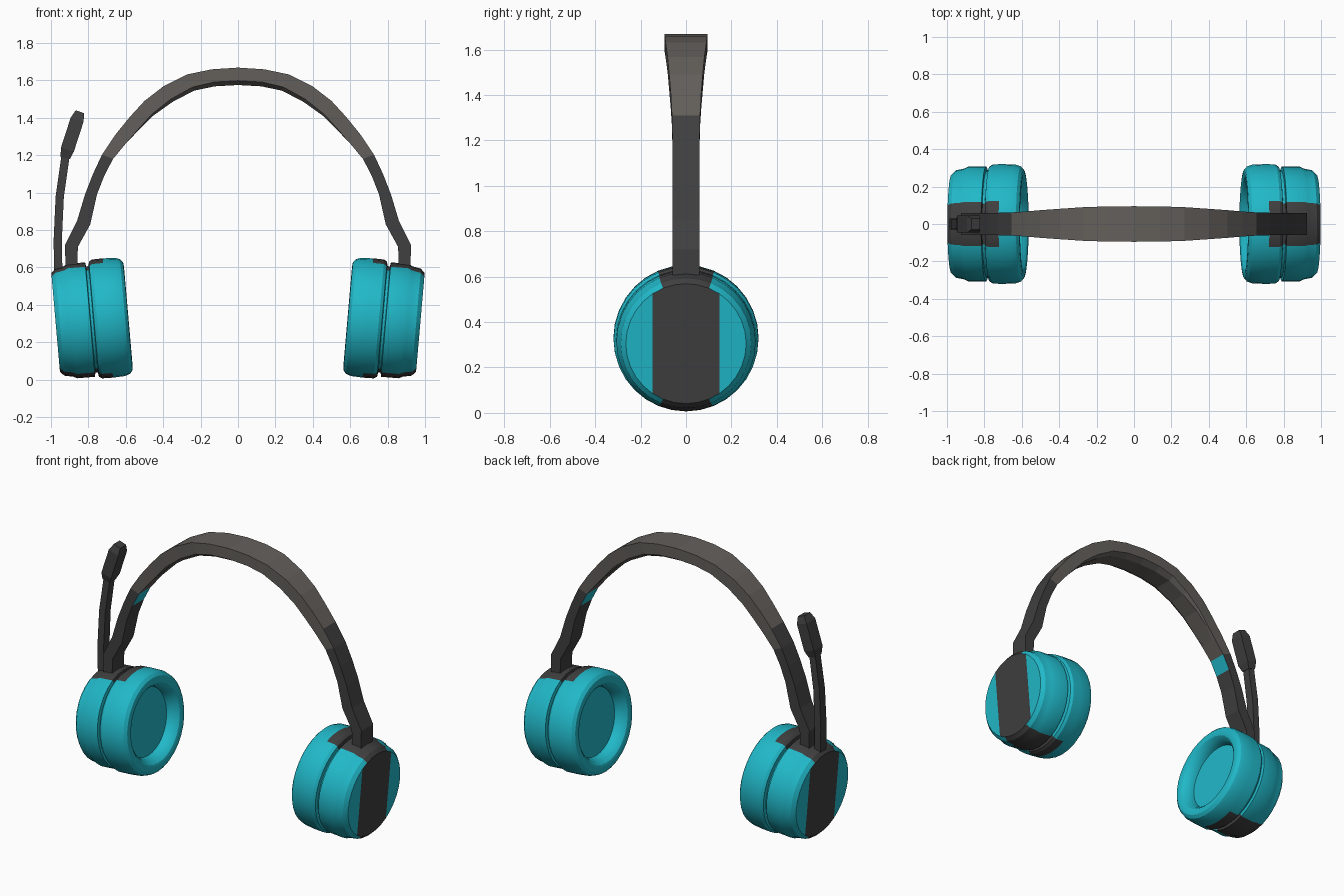
import bpy, bmesh
from math import sin, cos, pi, radians
from mathutils import Vector

if "Cube" in bpy.data.objects:
    bpy.data.objects.remove(bpy.data.objects["Cube"])


def material(name, rgb):
    m = bpy.data.materials.new(name)
    m.diffuse_color = (*rgb, 1)
    m.use_nodes = True
    m.node_tree.nodes["Principled BSDF"].inputs["Base Color"].default_value = m.diffuse_color
    return m


teal = material("teal", (0.015, 0.48, 0.58))
dark = material("dark_plastic", (0.05, 0.05, 0.05))
grey = material("band_grey", (0.125, 0.115, 0.105))
MATS = [teal, dark, grey]
TEAL, DARK, GREY = 0, 1, 2


def finish(bm, name, mirror=True, smooth=False):
    bmesh.ops.recalc_face_normals(bm, faces=bm.faces[:])
    me = bpy.data.meshes.new(name)
    bm.to_mesh(me)
    bm.free()
    for m in MATS:
        me.materials.append(m)
    ob = bpy.data.objects.new(name, me)
    bpy.context.collection.objects.link(ob)
    if smooth:
        bpy.ops.object.select_all(action='DESELECT')
        ob.select_set(True)
        bpy.context.view_layer.objects.active = ob
        bpy.ops.object.shade_smooth_by_angle(angle=radians(27))
    if mirror:
        ob.modifiers.new("Mirror", 'MIRROR').use_clip = True
    return ob


# Ear cups: a tilted lathe profile of (depth from outer face, radius)
PROFILE = [(0, .265), (.022, .287), (.068, .296), (.09, .307), (.185, .307),
           (.188, .285), (.202, .285), (.205, .308), (.222, .319), (.28, .32),
           (.345, .317), (.372, .308), (.387, .29), (.39, .27), (.384, .248),
           (.365, .228), (.335, .216), (.315, .213)]
SEG = 32
tilt = radians(5)


def cup_point(t, r, k):
    a = 2 * pi * k / SEG
    y, u = r * sin(a), r * cos(a)
    return Vector((.975 - t * cos(tilt) + u * sin(tilt), y,
                   .305 + t * sin(tilt) + u * cos(tilt)))


bm = bmesh.new()
rings = [[bm.verts.new(cup_point(t, r, k)) for k in range(SEG)] for t, r in PROFILE]
for i in range(len(rings) - 1):
    for k in range(SEG):
        n = (k + 1) % SEG
        f = bm.faces.new((rings[i][k], rings[i][n], rings[i + 1][n], rings[i + 1][k]))
        near_pole = k % 16 in (0, 1, 14, 15)
        f.material_index = DARK if near_pole and PROFILE[i + 1][0] <= .28 else TEAL
bm.faces.new(rings[-1])
# outer plate split into a dark centre stripe and two teal sides
o = rings[0]
bm.faces.new(o[3:14])
bm.faces.new(o[19:30])
bm.faces.new(o[13:20] + o[29:] + o[:4]).material_index = DARK
finish(bm, "ear_cup", smooth=True)


# Strip swept in the xz plane: each section has an outer point, inner point,
# half width and an inner edge chamfer
def strip(name, sections, paint, mirror, cap_start):
    bm = bmesh.new()
    loops = []
    for (ox, oz), (ix, iz), w, c in sections:
        out, inn = Vector((ox, 0, oz)), Vector((ix, 0, iz))
        edge = inn.lerp(out, c)
        Y = Vector((0, 1, 0))
        wi = w * (1 - 1.6 * c)
        pts = [out - Y * w, out + Y * w, edge + Y * w, inn + Y * wi, inn - Y * wi, edge - Y * w]
        if c == 0:
            pts[2] = inn + Y * w
            pts[3], pts[4] = inn + Y * w * .6, inn - Y * w * .6
        loops.append([bm.verts.new(p) for p in pts])
    for i in range(len(loops) - 1):
        for k in range(6):
            n = (k + 1) % 6
            f = bm.faces.new((loops[i][k], loops[i][n], loops[i + 1][n], loops[i + 1][k]))
            f.material_index = paint(i, k)
    ends = [loops[-1]] + ([loops[0]] if cap_start else [])
    for e in ends:
        bm.faces.new(e).material_index = DARK
    return finish(bm, name, mirror)


# Headband with its side arms (right half, mirrored)
outer = [(0, 1.668), (.14, 1.659), (.27, 1.632), (.40, 1.567), (.50, 1.49), (.577, 1.406),
         (.655, 1.31), (.727, 1.203), (.775, 1.10), (.818, .99), (.86, .85), (.925, .72), (.922, .59)]
inner = [(0, 1.575), (.125, 1.568), (.235, 1.545), (.35, 1.485), (.455, 1.41), (.53, 1.335),
         (.60, 1.262), (.668, 1.18), (.715, 1.09), (.754, .99), (.79, .83), (.856, .71), (.86, .59)]
width = [.095, .094, .090, .081, .074, .067, .062] + [.06] * 6
chamfer = [.25, .25, .22, .18, .12, .06] + [0] * 7


def band_paint(i, k):
    if i == 7 and k in (2, 3, 4):
        return TEAL
    return DARK if i >= 7 or (i == 6 and k == 0) else GREY


strip("headband", list(zip(outer, inner, width, chamfer)), band_paint, True, False)


# Microphone on the left side: (x, z, half thickness, half width) along the path
def rod(name, path):
    secs = []
    pts = [Vector((x, z)) for x, z, _, _ in path]
    for i, (x, z, h, w) in enumerate(path):
        d = (pts[min(i + 1, len(pts) - 1)] - pts[max(i - 1, 0)]).normalized()
        n = Vector((-d.y, d.x)) * h
        secs.append((tuple(pts[i] + n), tuple(pts[i] - n), w, 0))
    strip(name, secs, lambda i, k: DARK, False, True)


rod("microphone_boom", [(-.96, .54, .022, .03), (-.964, .74, .022, .03), (-.953, .98, .022, .028),
                        (-.92, 1.21, .022, .026)])
rod("microphone_capsule", [(-.924, 1.185, .026, .03), (-.912, 1.23, .036, .045),
                           (-.86, 1.39, .036, .045), (-.845, 1.432, .024, .03)])
